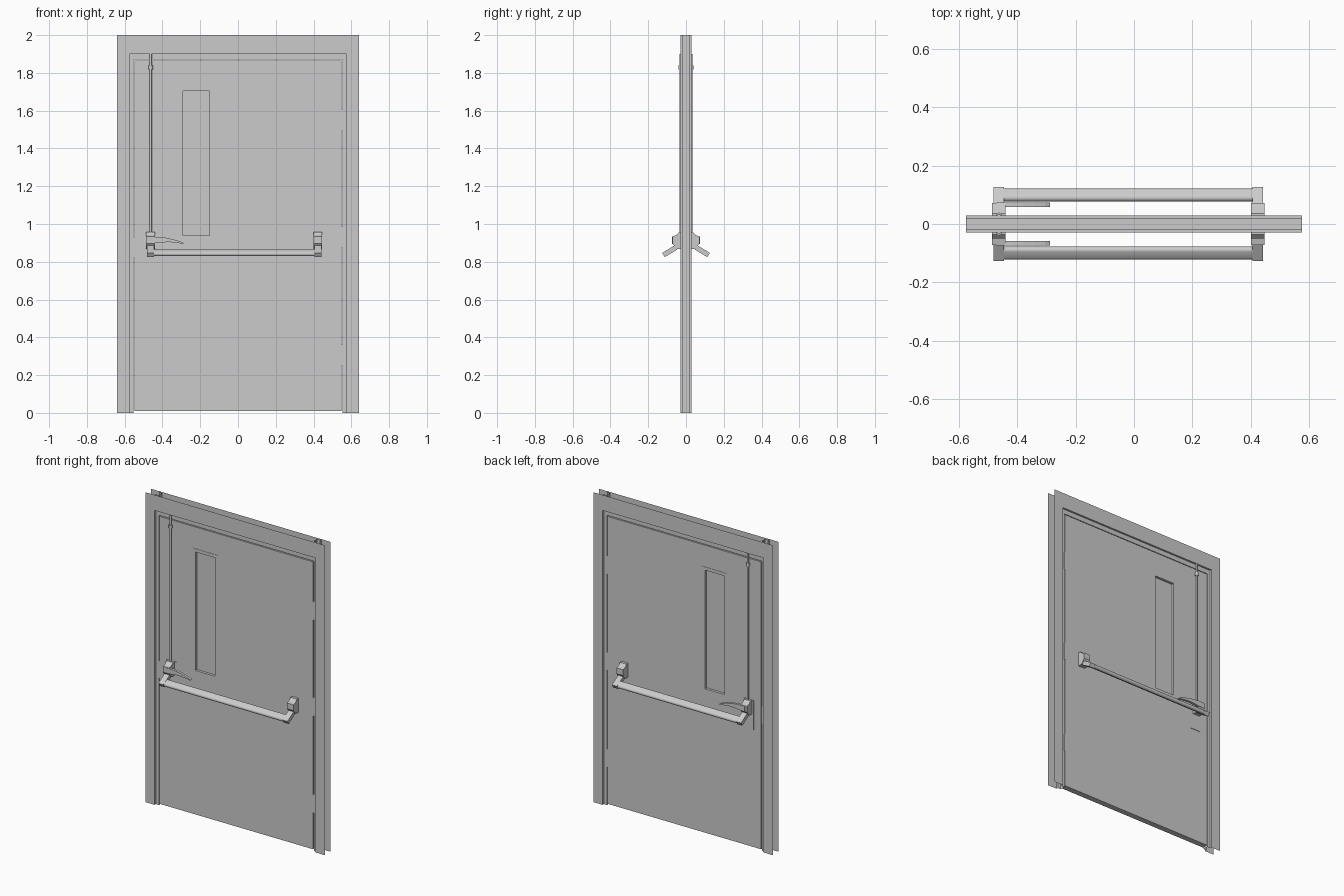
import bpy, bmesh, math
from mathutils import Vector

if "Cube" in bpy.data.objects:
    bpy.data.objects.remove(bpy.data.objects["Cube"])

grey = bpy.data.materials.new("painted_steel_grey")
grey.diffuse_color = (0.6, 0.6, 0.6, 1)
grey.use_nodes = True
grey.node_tree.nodes["Principled BSDF"].inputs["Base Color"].default_value = grey.diffuse_color


def finish(name, bm, mirror=None, smooth=False, closed=True):
    if closed:
        bmesh.ops.recalc_face_normals(bm, faces=bm.faces)
    me = bpy.data.meshes.new(name)
    bm.to_mesh(me)
    bm.free()
    me.materials.append(grey)
    ob = bpy.data.objects.new(name, me)
    bpy.context.collection.objects.link(ob)
    if smooth:
        bpy.ops.object.select_all(action='DESELECT')
        ob.select_set(True)
        bpy.context.view_layer.objects.active = ob
        bpy.ops.object.shade_smooth_by_angle(angle=math.radians(35))
    if mirror is not None:
        m = ob.modifiers.new("mirror", 'MIRROR')
        m.use_axis = [i == mirror for i in range(3)]
        m.use_clip = False
        m.use_mirror_merge = False
    return ob


def place(axis, p, t):
    """Point of a 2D profile at distance t along the given axis."""
    a, b = p
    return Vector({'x': (t, a, b), 'y': (a, t, b), 'z': (a, b, t)}[axis])


def sheet(name, axis, pts, t0, t1, mirror=None):
    """Open folded sheet: a profile line swept along an axis."""
    bm = bmesh.new()
    lo = [bm.verts.new(place(axis, p, t0)) for p in pts]
    hi = [bm.verts.new(place(axis, p, t1)) for p in pts]
    for i in range(len(pts) - 1):
        bm.faces.new((lo[i], lo[i + 1], hi[i + 1], hi[i]))
    return finish(name, bm, mirror, closed=False)


def prism(name, axis, pts, t0, t1, mirror=None, smooth=False):
    """Closed solid: a polygon swept along an axis."""
    bm = bmesh.new()
    lo = [bm.verts.new(place(axis, p, t0)) for p in pts]
    hi = [bm.verts.new(place(axis, p, t1)) for p in pts]
    n = len(pts)
    for i in range(n):
        j = (i + 1) % n
        bm.faces.new((lo[i], lo[j], hi[j], hi[i]))
    bm.faces.new(lo)
    bm.faces.new(hi)
    return finish(name, bm, mirror, smooth)


def rect(x0, x1, z0, z1):
    return [(x0, z0), (x1, z0), (x1, z1), (x0, z1)]


def ring(name, outer, inner, y):
    """Slab of half thickness y with a rectangular opening."""
    bm = bmesh.new()
    o0, o1, i0, i1 = [[bm.verts.new((x, s, z)) for x, z in r]
                      for r, s in ((outer, -y), (outer, y), (inner, -y), (inner, y))]
    for k in range(4):
        j = (k + 1) % 4
        for a, b in ((o0, i0), (i0, i1), (i1, o1), (o1, o0)):
            bm.faces.new((a[k], a[j], b[j], b[k]))
    return finish(name, bm)


def circle(cx, cz, r, n=16):
    return [(cx + r * math.cos(2 * math.pi * i / n), cz + r * math.sin(2 * math.pi * i / n))
            for i in range(n)]


F, S = 0.029, 0.017   # half depth of frame faces and of the stop

# folded sheet frame: jambs and header
sheet("frame_jamb", 'z', [(.64, F), (.575, F), (.575, S), (.553, S),
                          (.553, -S), (.575, -S), (.575, -F), (.64, -F)], 0, 2, mirror=0)
sheet("frame_header", 'x', [(-F, 2), (-F, 1.9), (-S, 1.9), (-S, 1.87),
                            (S, 1.87), (S, 1.9), (F, 1.9), (F, 2)], -.575, .575)

# door leaf with window opening, thin trim and recessed glass
wx0, wx1, wz0, wz1 = -.29, -.15, .94, 1.705
ring("door_leaf", rect(-.549, .548, .01, 1.865),
     rect(wx0 - .01, wx1 + .01, wz0 - .01, wz1 + .01), .0185)
ring("window_trim", rect(wx0 - .02, wx1 + .02, wz0 - .02, wz1 + .02),
     rect(wx0, wx1, wz0, wz1), .0205)
prism("window_glass", 'y', rect(wx0 - .005, wx1 + .005, wz0 - .005, wz1 + .005), -.004, .004)

# hinges and latch in the gap at the door edges
for i, z in enumerate((.305, .93, 1.55)):
    prism(f"hinge_{i + 1}", 'y', rect(.545, .555, z - .058, z + .058), -.0195, .0195)
prism("latch_plate", 'y', rect(-.555, -.546, .82, .93), -.015, .015)

# push bar mounts and sloped arms, same on both sides of the door
mount = [(-.018, .957), (-.036, .957), (-.052, .94), (-.072, .935),
         (-.072, .898), (-.05, .868), (-.018, .868)]
arm = [(-.126, .847), (-.112, .825), (-.046, .865), (-.06, .887)]
for side, x in (("left", -.463), ("right", .423)):
    prism(f"bar_mount_{side}", 'x', mount, x - .023, x + .023, mirror=1)
    prism(f"bar_arm_{side}", 'x', arm, x - .018, x + .018, mirror=1)

# flattened push bar: tilted rounded section
tilt = math.radians(31)
dy, dz = math.cos(tilt), math.sin(tilt)
section = []
for i in range(24):
    a = 2 * math.pi * (i + .5) / 24
    u = .0125 * math.cos(a) + math.copysign(.011, math.cos(a))
    v = .0125 * math.sin(a)
    section.append((-.099 + u * dy - v * dz, .848 + u * dz + v * dy))
prism("push_bar", 'x', section, -.447, .407, mirror=1, smooth=True)

# thin plate behind the left mount
prism("lock_plate", 'y', rect(-.497, -.425, .765, .957), -.0215, -.018, mirror=1)

# curved tapering lever
prism("lever_handle", 'y',
      [(-.47, .932), (-.42, .932), (-.38, .927), (-.34, .918), (-.305, .908), (-.288, .899),
       (-.29, .895), (-.32, .9), (-.36, .904), (-.4, .903), (-.44, .898), (-.47, .898)],
      -.074, -.058, mirror=1)

# vertical latch rod with coupling
prism("latch_rod", 'z', circle(-.462, -.029, .006, 12), .94, 1.9, mirror=1, smooth=True)
prism("rod_coupling", 'z', circle(-.462, -.028, .011, 12), 1.818, 1.838, mirror=1, smooth=True)
